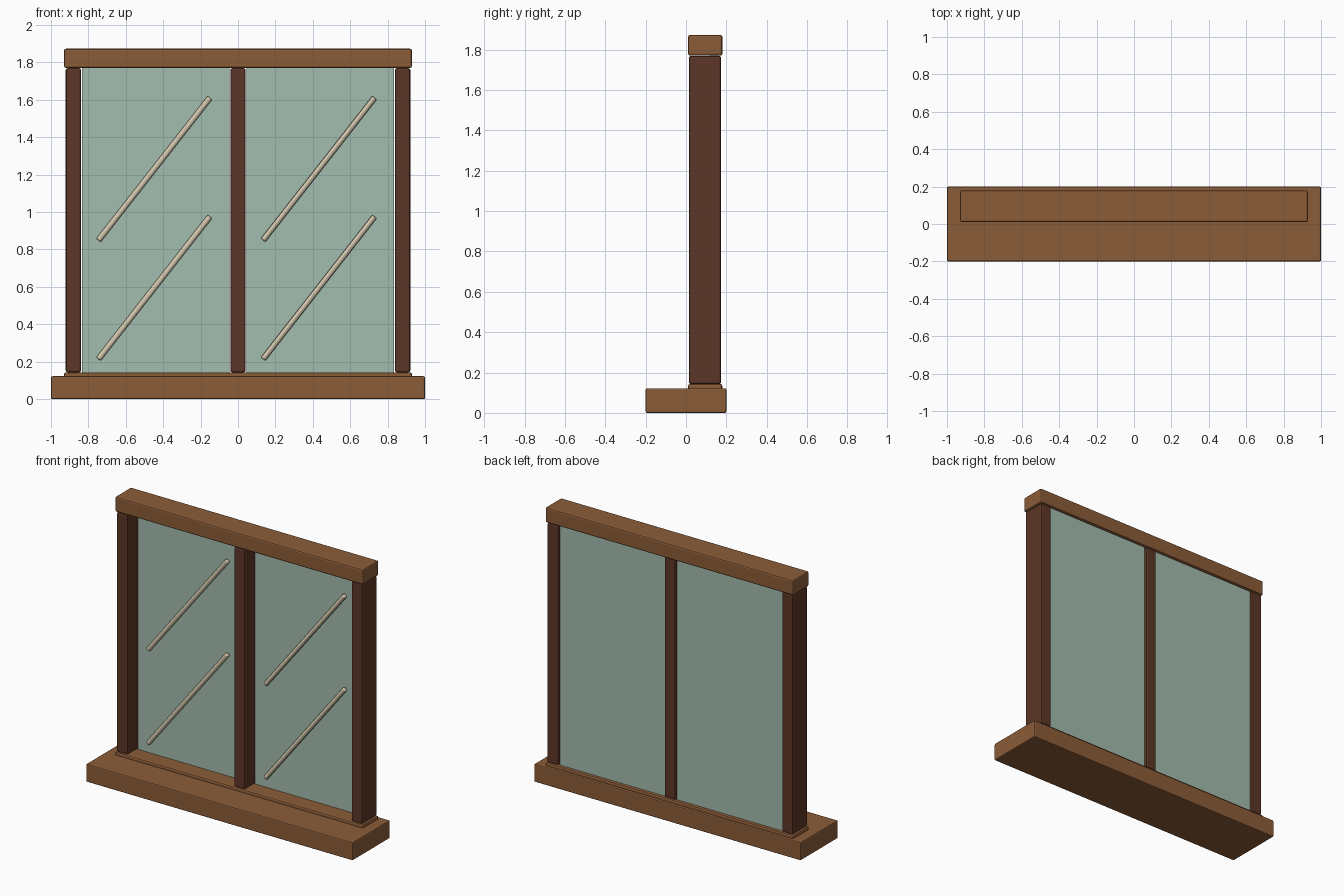
import bpy
from mathutils import Vector

if "Cube" in bpy.data.objects:
    bpy.data.objects.remove(bpy.data.objects["Cube"])


def material(name, rgb):
    m = bpy.data.materials.new(name)
    m.diffuse_color = (*rgb, 1)
    m.use_nodes = True
    m.node_tree.nodes["Principled BSDF"].inputs["Base Color"].default_value = m.diffuse_color
    return m


wood = material("wood", (0.26, 0.107, 0.04))
dark_wood = material("dark_wood", (0.107, 0.037, 0.02))
glass = material("glass", (0.37, 0.51, 0.43))
cream = material("cream", (0.65, 0.57, 0.42))


def finish(ob, name, mat, bevel, segments):
    ob.name = name
    ob.data.materials.append(mat)
    if bevel:
        b = ob.modifiers.new("bevel", "BEVEL")
        b.width = bevel
        b.segments = segments
        b.limit_method = "ANGLE"
        b.angle_limit = 1.0


def box(name, x, y, z, mat, bevel=0.0):
    """Box from (min, max) pairs, with softened edges."""
    lo, hi = Vector((x[0], y[0], z[0])), Vector((x[1], y[1], z[1]))
    bpy.ops.mesh.primitive_cube_add(size=1, location=(lo + hi) / 2)
    ob = bpy.context.object
    ob.scale = hi - lo
    bpy.ops.object.transform_apply(location=False, rotation=False, scale=True)
    finish(ob, name, mat, bevel, 2)


def rod(name, a, b, radius, mat):
    """Thin round bar between two points."""
    a, b = Vector(a), Vector(b)
    d = b - a
    bpy.ops.mesh.primitive_cylinder_add(vertices=12, radius=radius,
                                        depth=d.length, location=(a + b) / 2)
    ob = bpy.context.object
    ob.rotation_euler = d.to_track_quat("Z", "Y").to_euler()
    finish(ob, name, mat, 0.006, 2)
    bpy.ops.object.shade_smooth_by_angle()


# Sill and the two horizontal rails
box("sill", (-1, 1), (-0.2, 0.2), (0, 0.122), wood, 0.007)
box("bottom_rail", (-0.93, 0.93), (0.01, 0.18), (0.04, 0.143), wood, 0.01)
box("top_rail", (-0.93, 0.93), (0.01, 0.18), (1.77, 1.873), wood, 0.01)

# Upright posts
for name, x in (("left_post", -0.88), ("middle_post", 0), ("right_post", 0.88)):
    box(name, (x - 0.041, x + 0.041), (0.014, 0.174), (0.143, 1.769), dark_wood, 0.01)

# Glass panes with diagonal glint bars on the front
for side, cx in (("left", -0.44), ("right", 0.44)):
    box(side + "_pane", (cx - 0.395, cx + 0.395), (0.12, 0.16), (0.141, 1.771), glass)
    for level, z in (("lower", 0.218), ("upper", 0.853)):
        rod(f"{side}_{level}_glint", (cx - 0.306, 0.104, z - 0.004),
            (cx + 0.29, 0.104, z + 0.758), 0.0155, cream)
